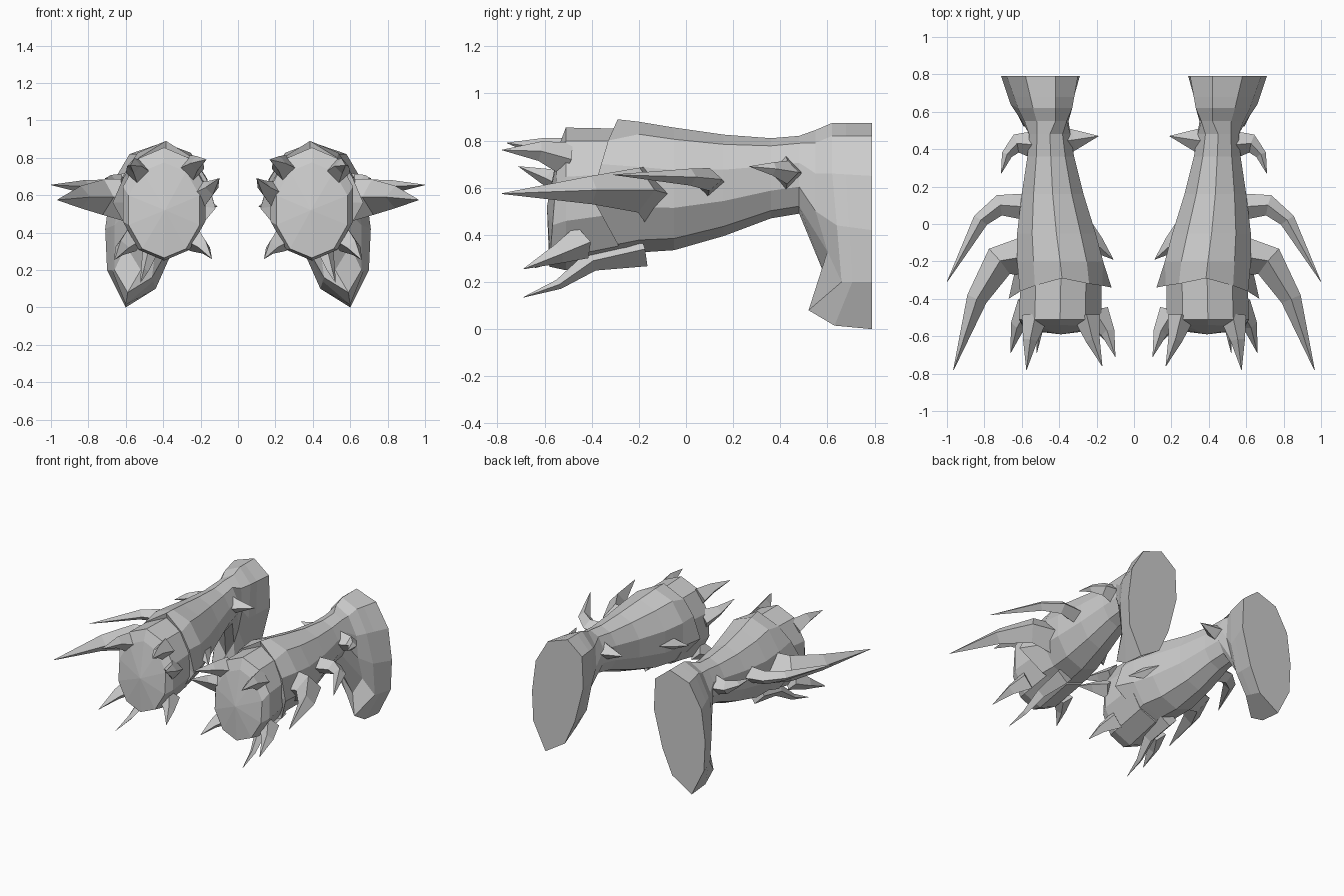
import bpy, bmesh, math
from mathutils import Vector

if "Cube" in bpy.data.objects:
    bpy.data.objects.remove(bpy.data.objects["Cube"])

SIDES = 10


def loft(name, rings, nose=None):
    """Skin closed rings of equal size, cap both ends, mirror to the other arm."""
    bm = bmesh.new()
    vs = [[bm.verts.new(p) for p in r] for r in rings]
    n = len(rings[0])
    for a, b in zip(vs, vs[1:]):
        for i in range(n):
            j = (i + 1) % n
            bm.faces.new((a[i], a[j], b[j], b[i]))
    if nose:
        c = bm.verts.new(nose)
        for i in range(n):
            bm.faces.new((c, vs[0][(i + 1) % n], vs[0][i]))
    else:
        bm.faces.new(vs[0])
    bm.faces.new(vs[-1])
    bmesh.ops.recalc_face_normals(bm, faces=bm.faces[:])
    me = bpy.data.meshes.new(name)
    bm.to_mesh(me)
    bm.free()
    ob = bpy.data.objects.new(name, me)
    bpy.context.collection.objects.link(ob)
    ob.modifiers.new("mirror", 'MIRROR').use_mirror_merge = False
    return ob


def oval(y, cx, hw, top, bot, lean=0.0):
    """Ten-sided ring around y; lean pushes the top back and the bottom forward."""
    out = []
    for i in range(SIDES):
        a = 2 * math.pi * i / SIDES
        out.append((cx + hw * math.sin(a) / 0.951, y + lean * math.cos(a),
                    (top + bot) / 2 + (top - bot) / 2 * math.cos(a)))
    return out


def spike(name, path, w, h):
    """Curved four-sided horn: path points, base half width and half height."""
    pts = [Vector(p) for p in path]
    total = sum((b - a).length for a, b in zip(pts, pts[1:]))
    run, rings = 0.0, []
    for i, p in enumerate(pts):
        if i:
            run += (p - pts[i - 1]).length
        t = (pts[min(i + 1, len(pts) - 1)] - pts[max(i - 1, 0)]).normalized()
        side = t.cross(Vector((0, 0, 1))).normalized()
        up = side.cross(t)
        k = max(1 - run / total, 0.015)
        rings.append([p + side * w * k, p + up * h * k, p - side * w * k, p - up * h * k])
    return loft(name, rings)


# front cuff with a shallow bulged end
loft("wrist_cuff", [
    oval(-0.56, 0.395, 0.19, 0.775, 0.265, 0.02),
    oval(-0.51, 0.395, 0.22, 0.855, 0.25),
    oval(-0.24, 0.39, 0.215, 0.85, 0.31),
], nose=(0.39, -0.59, 0.52))

# forearm shell: pointed front flange, then a taper flaring into the tall elbow guard
flange = [
    (.385, -.29, .89), (.53, -.33, .80), (.61, -.36, .70), (.67, -.40, .56), (.56, -.29, .36),
    (.40, -.28, .315), (.26, -.29, .36), (.12, -.34, .53), (.17, -.33, .69), (.24, -.32, .80)]
inner_flare = [
    (.42, .55, .845), (.52, .55, .79), (.585, .55, .66), (.60, .55, .50), (.60, .60, .33),
    (.52, .60, .20), (.44, .58, .32), (.39, .56, .44), (.35, .55, .60), (.36, .55, .76)]
outer_flare = [
    (.42, .62, .875), (.54, .62, .82), (.62, .62, .66), (.66, .64, .44), (.66, .66, .20),
    (.59, .52, .08), (.46, .62, .16), (.38, .62, .30), (.34, .61, .52), (.33, .62, .77)]
back_edge = [(x, .79, z) for x, z in (
    (.42, .875), (.58, .82), (.68, .65), (.71, .42), (.70, .20),
    (.60, .0), (.44, .10), (.36, .28), (.29, .55), (.30, .78))]
rim = [tuple(Vector(a).lerp(Vector(b), .35)) for a, b in zip(outer_flare, back_edge)]
rim[5] = (.60, .63, .015)
loft("forearm_shell", [
    flange,
    oval(-0.20, 0.395, 0.23, 0.88, 0.325),
    oval(-0.05, 0.415, 0.21, 0.855, 0.335),
    oval(0.16, 0.435, 0.165, 0.825, 0.395),
    oval(0.36, 0.445, 0.125, 0.81, 0.47),
    oval(0.48, 0.45, 0.11, 0.82, 0.49),
    inner_flare, outer_flare, rim, back_edge], nose=(.39, -.22, .57))

# outer horns, large to small
spike("outer_horn_large", [(.56, -.17, .57), (.72, -.20, .59), (.84, -.40, .59),
                           (.965, -.78, .575)], .11, .12)
spike("outer_horn_middle", [(.55, .09, .62), (.72, .10, .635), (.82, .02, .645),
                            (1.0, -.31, .655)], .075, .065)
spike("outer_horn_small", [(.50, .42, .66), (.63, .43, .665), (.68, .37, .68),
                           (.71, .27, .69)], .085, .085)

# inner barbs
spike("inner_elbow_barb", [(.40, .44, .68), (.32, .45, .68), (.19, .47, .69)], .09, .08)
spike("inner_shell_barb", [(.27, -.06, .58), (.20, -.11, .56), (.11, -.19, .54)], .08, .08)

# claws around the cuff opening
claws = {
    "claw_top_inner": [(.25, -.50, .74), (.22, -.62, .77), (.17, -.76, .79)],
    "claw_top_outer": [(.53, -.50, .72), (.555, -.62, .755), (.575, -.78, .76)],
    "claw_mid_inner": [(.20, -.48, .60), (.14, -.58, .64), (.10, -.71, .69)],
    "claw_low_inner": [(.24, -.46, .37), (.18, -.55, .32), (.14, -.64, .26)],
    "claw_low_outer": [(.56, -.44, .37), (.62, -.54, .32), (.66, -.69, .255)],
    "claw_bottom": [(.45, -.18, .34), (.47, -.40, .29), (.50, -.54, .19), (.52, -.69, .135)],
}
for name, path in claws.items():
    spike(name, path, .07, .075)
